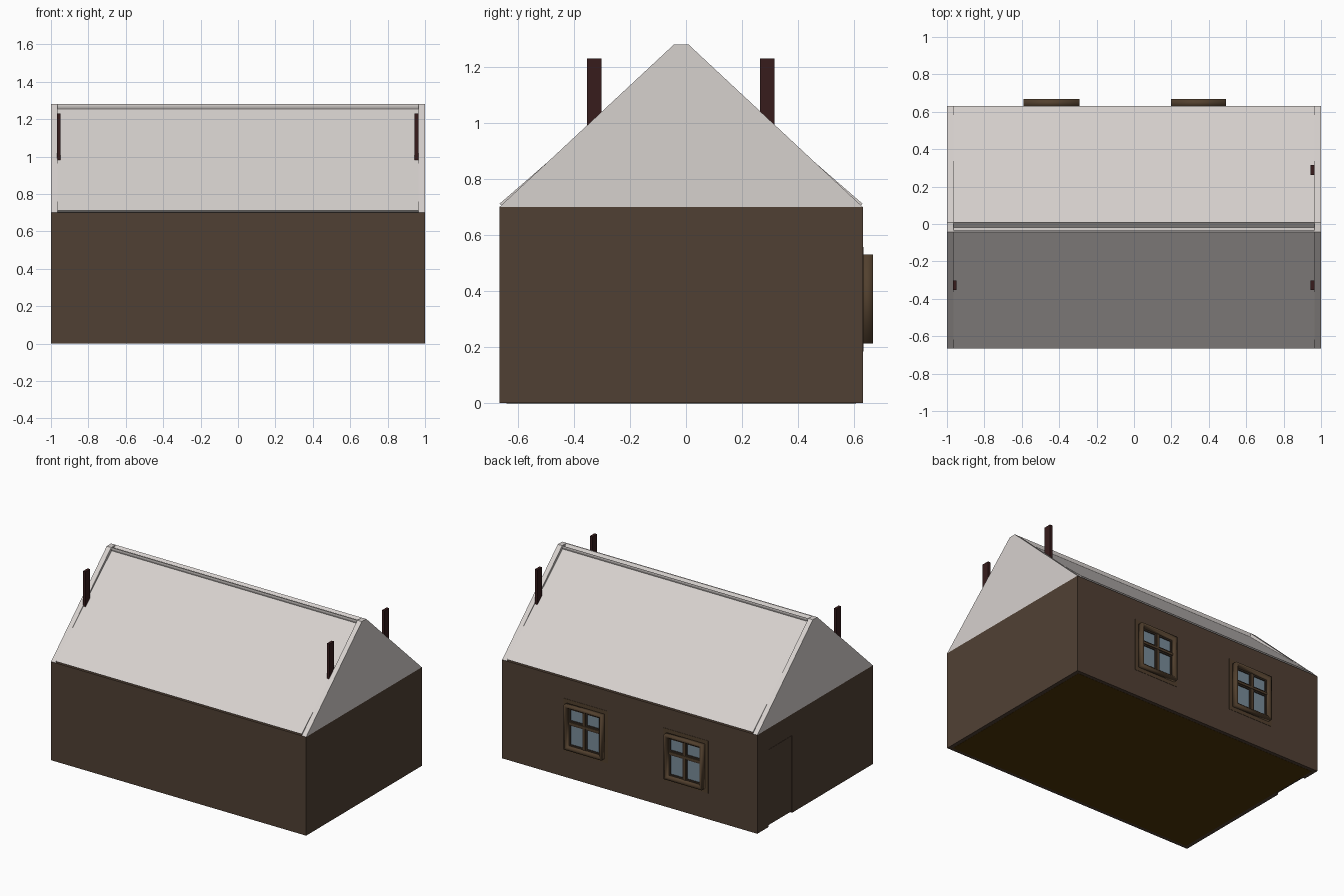
import bpy, bmesh

if "Cube" in bpy.data.objects:
    bpy.data.objects.remove(bpy.data.objects["Cube"])


def material(name, rgb):
    m = bpy.data.materials.new(name)
    m.diffuse_color = (*rgb, 1)
    m.use_nodes = True
    m.node_tree.nodes["Principled BSDF"].inputs["Base Color"].default_value = m.diffuse_color
    return m


WALL = material("brown wall", (0.081, 0.051, 0.034))
ROOF = material("pale grey roof", (0.675, 0.635, 0.615))
CHIMNEY = material("dark red brown", (0.038, 0.012, 0.012))
FLOOR = material("dark olive floor", (0.075, 0.036, 0.002))
WOOD = material("window wood", (0.084, 0.051, 0.027))
SASH = material("dark sash wood", (0.042, 0.028, 0.019))
GLASS = material("blue grey glass", (0.19, 0.26, 0.32))


def finish(bm, name, mat):
    bmesh.ops.recalc_face_normals(bm, faces=bm.faces)
    me = bpy.data.meshes.new(name)
    bm.to_mesh(me)
    bm.free()
    me.materials.append(mat)
    ob = bpy.data.objects.new(name, me)
    bpy.context.collection.objects.link(ob)
    return ob


def extrude_x(name, profile, x0, x1, mat):
    """Closed prism from a (y, z) outline."""
    bm = bmesh.new()
    a = [bm.verts.new((x0, y, z)) for y, z in profile]
    b = [bm.verts.new((x1, y, z)) for y, z in profile]
    bm.faces.new(a)
    bm.faces.new(b)
    n = len(profile)
    for i in range(n):
        j = (i + 1) % n
        bm.faces.new((a[i], a[j], b[j], b[i]))
    return finish(bm, name, mat)


def box(name, x0, x1, y0, y1, z0, z1, mat):
    return extrude_x(name, [(y0, z0), (y1, z0), (y1, z1), (y0, z1)], x0, x1, mat)


def ring(name, x0, x1, z0, z1, steps, mat):
    """Rectangular frame on the back wall; steps are (inset, y) pairs."""
    bm = bmesh.new()
    loops = []
    for d, y in steps:
        loops.append([bm.verts.new(p) for p in (
            (x0 + d, y, z0 + d), (x1 - d, y, z0 + d),
            (x1 - d, y, z1 - d), (x0 + d, y, z1 - d))])
    for k, a in enumerate(loops):
        b = loops[(k + 1) % len(loops)]
        for i in range(4):
            j = (i + 1) % 4
            bm.faces.new((a[i], a[j], b[j], b[i]))
    return finish(bm, name, mat)


YF, YB = -0.665, 0.63          # front and back wall planes
Y_MID = (YF + YB) / 2
T = 0.035                      # gable wall thickness

# House body with a door recess in the left wall
walls = box("walls", -1, 1, YF, YB, 0.001, 0.70, WALL)
cutter = box("door_cutter", -1.1, -0.98, 0.24, 0.505, -0.1, 0.55, WALL)
cut = walls.modifiers.new("door opening", 'BOOLEAN')
cut.operation = 'DIFFERENCE'
cut.solver = 'EXACT'
cut.object = cutter
bpy.context.view_layer.objects.active = walls
bpy.ops.object.modifier_apply(modifier=cut.name)
bpy.data.objects.remove(cutter)
box("door", -0.997, -0.97, 0.244, 0.501, 0.012, 0.546, WALL)
box("floor", -0.972, 0.972, YF + 0.025, YB - 0.025, 0.0, 0.01, FLOOR)

# Gable ends
gable = [(YF, 0.70), (-0.042, 1.28), (0.008, 1.28), (YB, 0.70)]
for side, x0, x1 in (("left", -1, -1 + T), ("right", 1 - T, 1)):
    extrude_x(side + "_gable", gable, x0, x1, ROOF)

# Sloping roof panels, slightly flatter than the gable edges
panel = [(YF, 0.711), (-0.03, 1.262), (-0.02, 1.238), (YF + 0.02, 0.70)]
for side in ("front", "back"):
    pts = panel if side == "front" else [(2 * Y_MID - y, z) for y, z in panel]
    extrude_x(side + "_roof_panel", pts, -1 + T, 1 - T, ROOF)

# Ridge beam with a groove on top and undercut sides
ridge = [(-0.042, 1.28), (-0.035, 1.28), (-0.018, 1.257), (0.008, 1.28),
         (0.008, 1.268), (0.002, 1.25), (0.002, 1.225), (-0.036, 1.225),
         (-0.036, 1.25), (-0.042, 1.268)]
extrude_x("ridge_beam", ridge, -1 + T, 1 - T, ROOF)

# Thin chimneys rising from the slopes
for i, (x, y) in enumerate(((-0.959, -0.327), (0.955, -0.327), (0.955, 0.289))):
    box(f"chimney_{i + 1}", x - 0.010, x + 0.010, y - 0.026, y + 0.026,
        0.98, 1.23, CHIMNEY)

# Two windows on the back wall
Z0, Z1 = 0.213, 0.53
for i, (x0, x1) in enumerate(((-0.59, -0.292), (0.197, 0.492))):
    tag = f"window_{i + 1}_"
    # Flat surround, then the raised casing with rounded shading
    ring(tag + "surround", x0 - 0.027, x1 + 0.027, Z0 - 0.027, Z1 + 0.027,
         [(0, YB - 0.005), (0, YB + 0.002), (0.03, YB + 0.002),
          (0.03, YB - 0.005)], WOOD)
    casing = ring(tag + "casing", x0, x1, Z0, Z1,
                  [(0, YB - 0.005), (0, 0.667), (0.015, 0.667),
                   (0.025, 0.655), (0.025, YB - 0.005)], WOOD)
    for p in casing.data.polygons:
        p.use_smooth = True
    a, b = x0 + 0.024, x1 - 0.024
    c, d = Z0 + 0.024, Z1 - 0.024
    xm, zt = (a + b) / 2, c + (d - c) * 0.61
    box(tag + "glass", a, b, YB - 0.004, YB + 0.006, c, d, GLASS)
    box(tag + "mullion", xm - 0.008, xm + 0.008, YB, 0.648, c, d, WOOD)
    box(tag + "transom", a, b, YB, 0.650, zt - 0.008, zt + 0.008, WOOD)
    # Four sash frames, short ones above and tall ones below
    for col, (s0, s1) in enumerate(((a, xm - 0.007), (xm + 0.007, b))):
        for row, (t0, t1) in enumerate(((c, zt - 0.007), (zt + 0.007, d))):
            ring(f"{tag}sash_{col}{row}", s0, s1, t0, t1,
                 [(0, YB), (0, 0.643), (0.011, 0.643), (0.011, YB)], SASH)
